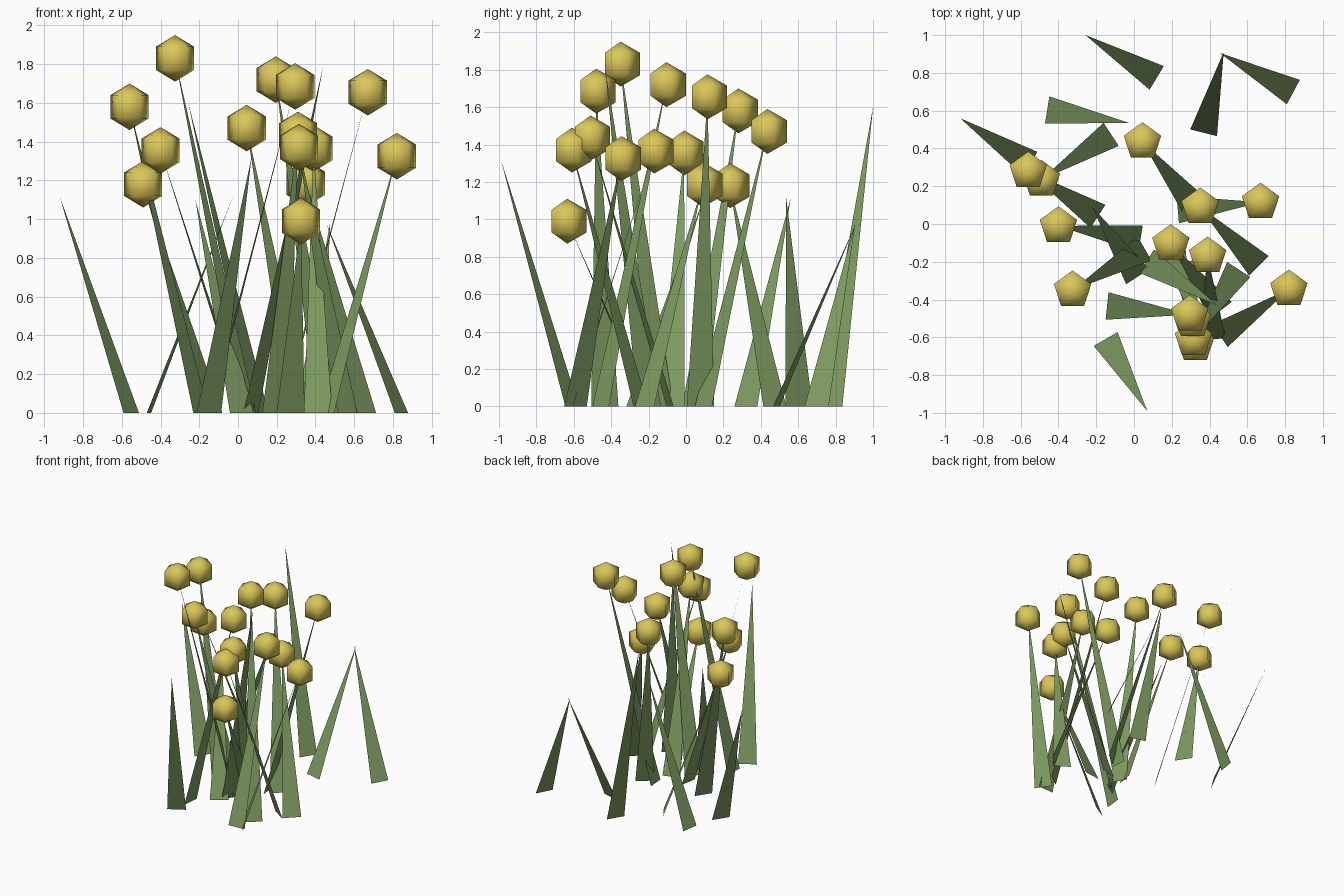
import bpy
import bmesh
from math import radians, cos, sin, pi
from mathutils import Vector

LEAN = 0.44         # horizontal distance from a blade's root to its tip
HALF_WIDTH = 0.073  # half the width of a blade's root
HEAD_RADIUS = 0.12
SIDES = 5

old = bpy.data.objects.get("Cube")
if old:
    bpy.data.objects.remove(old, do_unlink=True)


def make_material(name, colour):
    mat = bpy.data.materials.new(name)
    mat.use_nodes = True
    mat.diffuse_color = colour
    shader = mat.node_tree.nodes["Principled BSDF"]
    shader.inputs["Base Color"].default_value = colour
    shader.inputs["Roughness"].default_value = 0.9
    return mat


def make_object(name, bm, mat, smooth=False):
    mesh = bpy.data.meshes.new(name)
    bm.to_mesh(mesh)
    bm.free()
    for face in mesh.polygons:
        face.use_smooth = smooth
    mesh.materials.append(mat)
    obj = bpy.data.objects.new(name, mesh)
    bpy.context.scene.collection.objects.link(obj)
    return obj


def make_blade(name, tip, angle, mat):
    """Flat triangle whose root lies on the ground, towards angle from the tip."""
    a = radians(angle)
    root = Vector((tip.x + LEAN * cos(a), tip.y + LEAN * sin(a), 0))
    side = Vector((-sin(a), cos(a), 0)) * HALF_WIDTH
    bm = bmesh.new()
    bm.faces.new([bm.verts.new(p) for p in (root + side, root - side, tip)])
    bm.normal_update()
    return make_object(name, bm, mat)


def make_head(name, centre, mat):
    """Five-sided low-poly ball: two rings and two poles."""
    bm = bmesh.new()
    top = bm.verts.new((0, 0, HEAD_RADIUS))
    bottom = bm.verts.new((0, 0, -HEAD_RADIUS))
    rings = []
    for lat in (radians(30), radians(-30)):
        rings.append([bm.verts.new((HEAD_RADIUS * cos(lat) * cos(t),
                                    HEAD_RADIUS * cos(lat) * sin(t),
                                    HEAD_RADIUS * sin(lat)))
                      for t in (pi / 2 + 2 * pi * i / SIDES for i in range(SIDES))])
    upper, lower = rings
    for i in range(SIDES):
        j = (i + 1) % SIDES
        bm.faces.new((top, upper[i], upper[j]))
        bm.faces.new((upper[i], lower[i], lower[j], upper[j]))
        bm.faces.new((bottom, lower[j], lower[i]))
    bmesh.ops.recalc_face_normals(bm, faces=bm.faces)
    obj = make_object(name, bm, mat, smooth=True)
    obj.location = centre
    return obj


green = make_material("leaf green", (0.21, 0.33, 0.12, 1))
yellow = make_material("flower yellow", (0.70, 0.57, 0.10, 1))

# Flowers: x, y, z of the head, direction from the head to the stem's root
flowers = [
    (-.325, -.35, 1.83, 30), (-.56, .28, 1.58, -33), (-.4, -.01, 1.355, -9),
    (-.49, .235, 1.18, 33), (.045, .435, 1.47, -51), (.195, -.105, 1.72, -53),
    (.295, -.48, 1.685, 174), (.67, .115, 1.655, 185), (.82, -.345, 1.325, -146),
    (.31, -.51, 1.435, 105), (.315, -.61, 1.37, 57), (.39, -.17, 1.365, -87),
    (.35, .09, 1.185, -45), (.325, -.635, .99, 97),
]
for n, (x, y, z, angle) in enumerate(flowers, 1):
    centre = Vector((x, y, z))
    make_blade(f"flower_stem_{n}", centre, angle, green)
    make_head(f"flower_head_{n}", centre, yellow)

# Loose grass blades: x, y, z of the tip, direction from the tip to the root
blades = [
    (-.257, 1, 1.6, -31), (.455, .905, .98, -28), (.475, .91, .98, -104),
    (-.025, .535, 1.12, 171), (-.92, .56, 1.115, -33), (.07, -.99, 1.32, 120),
    (.44, -.43, 1.79, 148), (-.22, .09, 1.1, -57),
]
for n, (x, y, z, angle) in enumerate(blades, 1):
    make_blade(f"grass_blade_{n}", Vector((x, y, z)), angle, green)
